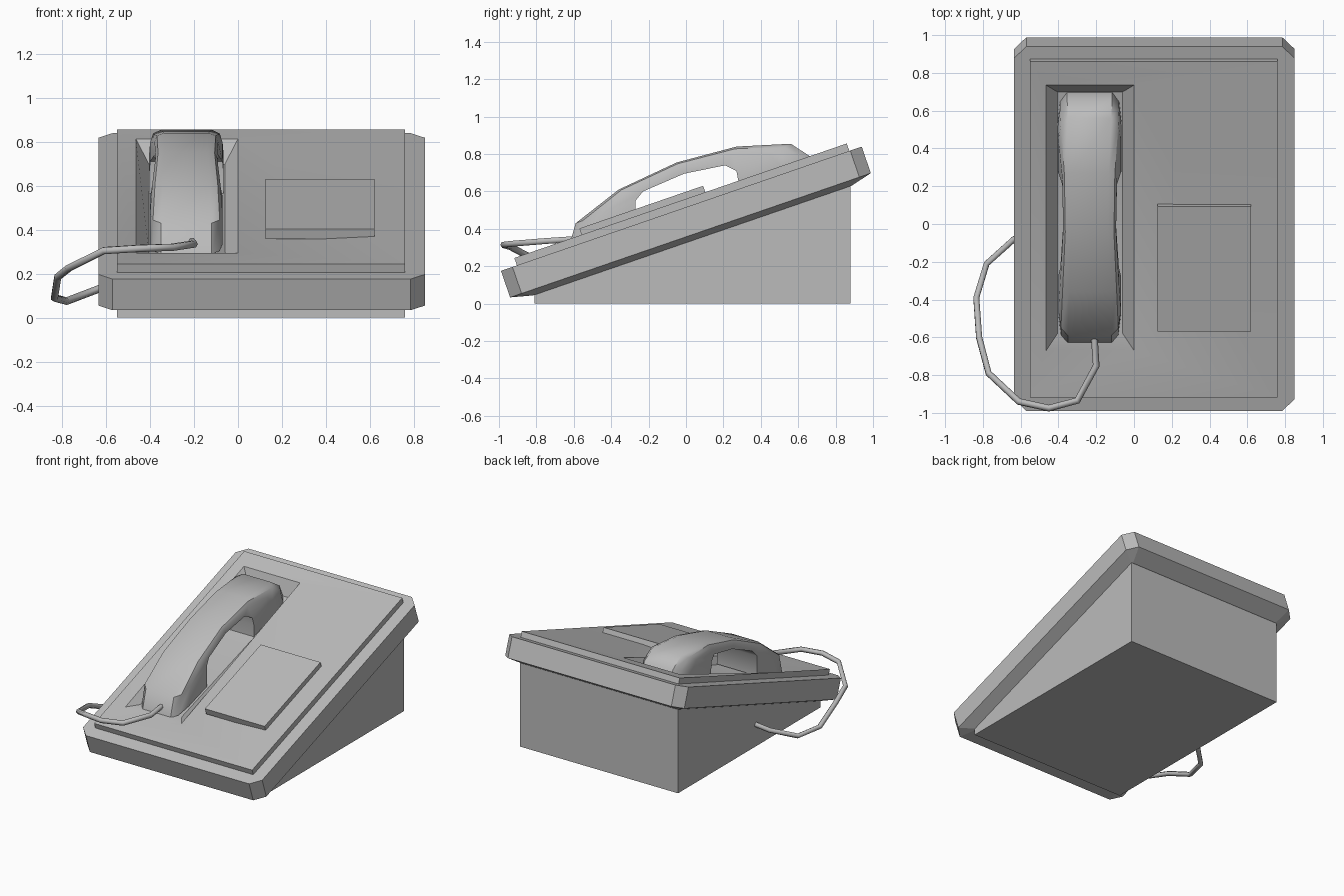
import bpy
import bmesh
import math
from mathutils import Vector

cube = bpy.data.objects.get("Cube")
if cube:
    bpy.data.objects.remove(cube)

grey = bpy.data.materials.new("plain_grey")
grey.use_nodes = True
color = (0.5, 0.5, 0.5, 1)
grey.diffuse_color = color
grey.node_tree.nodes["Principled BSDF"].inputs["Base Color"].default_value = color

TILT = math.radians(19)
CO, SI = math.cos(TILT), math.sin(TILT)


def slope(x, u, n):
    """Point on the tilted desk: u runs up the slope, n is height off it."""
    return Vector((x, -0.025 + CO * u - SI * n, 0.5075 + SI * u + CO * n))


def rect(x0, x1, u0, u1, n, n_back=None):
    nb = n if n_back is None else n_back
    return [slope(x0, u0, n), slope(x1, u0, n), slope(x1, u1, nb), slope(x0, u1, nb)]


def octagon(x0, x1, u0, u1, c, n):
    pts = [(x0 + c, u0), (x1 - c, u0), (x1, u0 + c), (x1, u1 - c),
           (x1 - c, u1), (x0 + c, u1), (x0, u1 - c), (x0, u0 + c)]
    return [slope(x, u, n) for x, u in pts]


def smooth(ob, angle):
    bpy.ops.object.select_all(action='DESELECT')
    ob.select_set(True)
    bpy.context.view_layer.objects.active = ob
    bpy.ops.object.shade_smooth_by_angle(angle=math.radians(angle))


def loft(name, loops, start=True, end=True, recalc=False, angle=None):
    bm = bmesh.new()
    rings = [[bm.verts.new(p) for p in loop] for loop in loops]
    k = len(rings[0])
    for a, b in zip(rings, rings[1:]):
        for i in range(k):
            j = (i + 1) % k
            bm.faces.new((a[i], a[j], b[j], b[i]))
    if start:
        bm.faces.new(rings[0][::-1])
    if end:
        bm.faces.new(rings[-1])
    if recalc:
        bmesh.ops.recalc_face_normals(bm, faces=bm.faces)
    mesh = bpy.data.meshes.new(name)
    bm.to_mesh(mesh)
    bm.free()
    mesh.materials.append(grey)
    ob = bpy.data.objects.new(name, mesh)
    bpy.context.collection.objects.link(ob)
    if angle:
        smooth(ob, angle)
    return ob


# Wedge base
LEFT, RIGHT = -0.55, 0.76
profile = [(-0.81, 0), (0.88, 0), (0.88, 0.67), (-0.81, 0.08)]
loft("wedge_base", [[Vector((x, y, z)) for y, z in profile] for x in (LEFT, RIGHT)],
     recalc=True)

# Tilted slab with cut corners and a slightly bulging underside
loft("tilted_slab", [
    octagon(LEFT, RIGHT, -0.9, 0.9, 0.01, -0.18),
    octagon(-0.635, 0.85, -1.02, 1.02, 0.065, -0.15),
    octagon(-0.635, 0.85, -1.02, 1.02, 0.065, 0),
    octagon(-0.54, 0.75, -0.92, 0.94, 0.01, 0)], end=False)

# Top plate with the handset cradle sunk into it
loft("top_plate_with_cradle", [
    rect(LEFT, RIGHT, -0.93, 0.95, -0.005),
    rect(LEFT, RIGHT, -0.93, 0.95, 0.042),
    rect(-0.465, 0, -0.679, 0.818, 0.009, 0.042),
    rect(-0.405, -0.06, -0.594, 0.747, -0.02, -0.056)], start=False, angle=30)

# Keypad block
loft("keypad_block", [rect(0.125, 0.62, -0.55, 0.15, n) for n in (0.03, 0.078)])

# Handset: each station is outer (y, z), inner (y, z), half width
stations = [
    ((-0.63, 0.29), (-0.27, 0.40), 0.165),
    ((-0.59, 0.43), (-0.27, 0.55), 0.165),
    ((-0.36, 0.61), (-0.23, 0.60), 0.155),
    ((-0.05, 0.755), (-0.01, 0.695), 0.14),
    ((0.27, 0.84), (0.21, 0.74), 0.145),
    ((0.56, 0.855), (0.27, 0.71), 0.165),
    ((0.66, 0.79), (0.28, 0.655), 0.17),
    ((0.70, 0.69), (0.28, 0.55), 0.17)]
half = [(0.7, 0), (0.92, 0.12), (1, 0.4), (1, 1)]
section = half + [(-w, t) for w, t in reversed(half)]
loops = []
for outer, inner, width in stations:
    loop = []
    for w, t in section:
        y, z = Vector(outer).lerp(Vector(inner), t)
        loop.append(Vector((-0.235 + w * width, y, z)))
    loops.append(loop)
loft("handset", loops, recalc=True, angle=40)

# Cord from the handset round to the side of the base
path = [(-0.21, -0.6, 0.345), (-0.2, -0.75, 0.335), (-0.3, -0.935, 0.32),
        (-0.45, -0.975, 0.315), (-0.61, -0.94, 0.305), (-0.77, -0.79, 0.225),
        (-0.82, -0.6, 0.185), (-0.835, -0.39, 0.09), (-0.78, -0.21, 0.075),
        (-0.635, -0.08, 0.13), (-0.545, -0.04, 0.165)]
curve = bpy.data.curves.new("cord", 'CURVE')
curve.dimensions = '3D'
curve.bevel_depth = 0.018
curve.bevel_resolution = 1
curve.use_fill_caps = True
spline = curve.splines.new('POLY')
spline.points.add(len(path) - 1)
for point, co in zip(spline.points, path):
    point.co = (*co, 1)
curve.materials.append(grey)
cord = bpy.data.objects.new("cord", curve)
bpy.context.collection.objects.link(cord)
